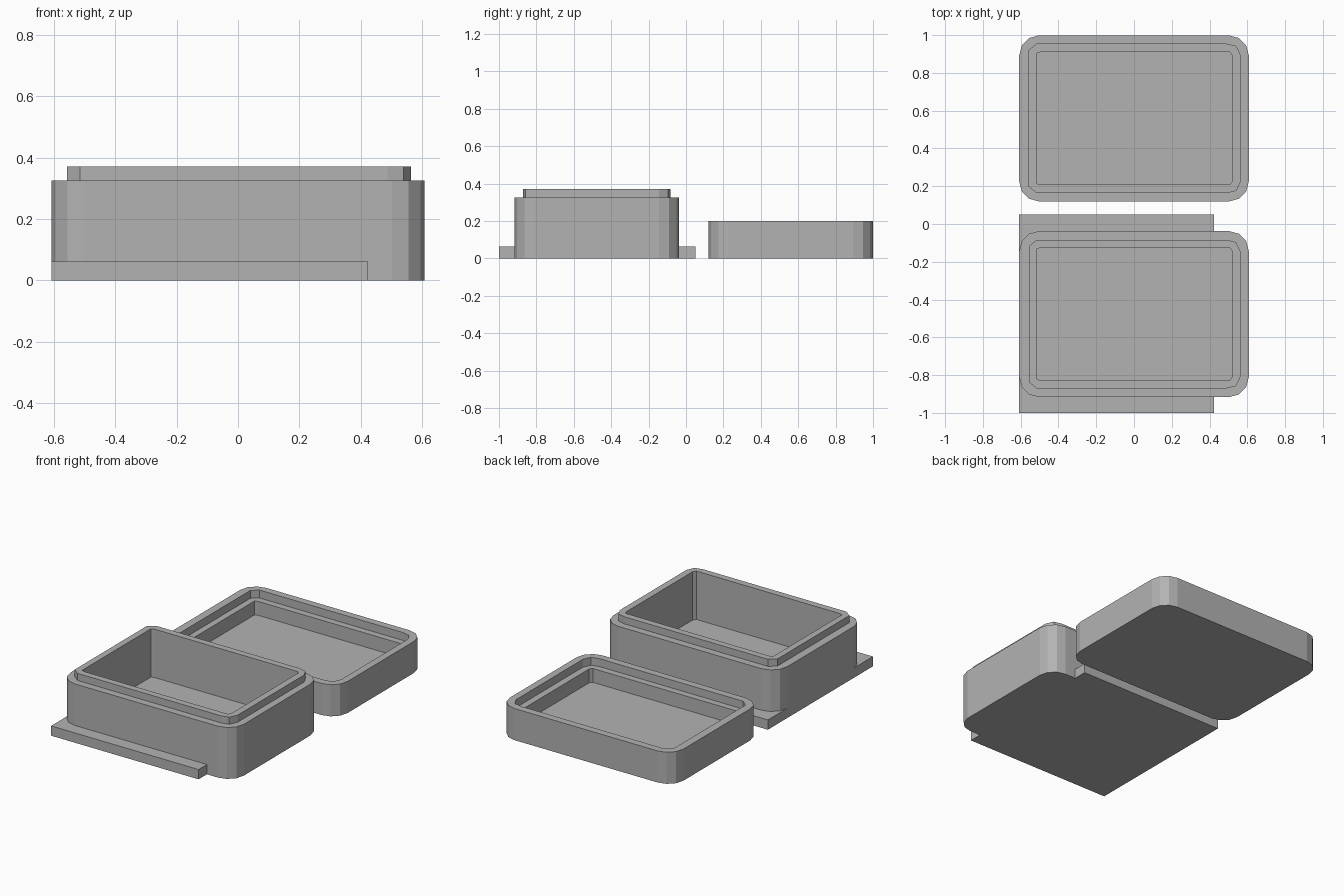
import bpy
import bmesh
from math import cos, sin, tau
from mathutils import Vector
from mathutils.geometry import convex_hull_2d

cube = bpy.data.objects.get("Cube")
if cube:
    bpy.data.objects.remove(cube, do_unlink=True)

grey = bpy.data.materials.new("plain grey")
grey.use_nodes = True
colour = (0.45, 0.45, 0.45, 1)
grey.diffuse_color = colour
grey.node_tree.nodes["Principled BSDF"].inputs["Base Color"].default_value = colour

# Corner centres shared by every outline
CX, CY = 0.501, 0.333
# Outlines as (corner radius, sides of the corner circle)
OUTER, RIM, CAVITY = (0.107, 12), (0.062, 7), (0.019, 5)


def outline(radius, sides):
    """Rectangle with corners rounded by a low-sided circle."""
    pts = [Vector((sx * CX + radius * cos(tau * i / sides),
                   sy * CY + radius * sin(tau * i / sides)))
           for sx in (-1, 1) for sy in (-1, 1) for i in range(sides)]
    return [pts[i] for i in convex_hull_2d(pts)]


def finish(bm, name, location):
    bmesh.ops.recalc_face_normals(bm, faces=bm.faces)
    mesh = bpy.data.meshes.new(name)
    bm.to_mesh(mesh)
    bm.free()
    mesh.materials.append(grey)
    obj = bpy.data.objects.new(name, mesh)
    obj.location = location
    bpy.context.collection.objects.link(obj)
    return obj


def tray(name, y, walls):
    """Open tray: vertical walls (shape, z start, z end) joined by flat ledges."""
    bm = bmesh.new()
    previous = None
    for shape, z0, z1 in walls:
        pts = outline(*shape)
        low, high = [[bm.verts.new((p.x, p.y, z)) for p in pts] for z in (z0, z1)]
        n = len(pts)
        for i in range(n):
            j = (i + 1) % n
            bm.faces.new((low[i], low[j], high[j], high[i]))
        start, end = [[bm.edges.get((ring[i], ring[(i + 1) % n])) for i in range(n)]
                      for ring in (low, high)]
        if previous is None:
            bm.faces.new(low)
        else:
            bmesh.ops.triangle_fill(bm, edges=previous + start, use_beauty=True)
        previous = end
    bm.faces.new(high)
    return finish(bm, name, (0, y, 0))


# Box body: outer wall, raised rim, cavity down to the floor
tray("box_body", -0.477, [(OUTER, 0, 0.325), (RIM, 0.325, 0.37), (CAVITY, 0.37, 0.064)])

# Lid lying upside down: outer wall, recess for the rim, shallow cavity
tray("lid", 0.559, [(OUTER, 0, 0.2), (RIM, 0.2, 0.15), (CAVITY, 0.15, 0.062)])

# Mounting plate through the base, showing as a flange front and back
bm = bmesh.new()
bmesh.ops.create_cube(bm, size=1)
bmesh.ops.scale(bm, vec=(1.032, 1.05, 0.062), verts=bm.verts)
finish(bm, "mounting_plate", (-0.092, -0.475, 0.031))
